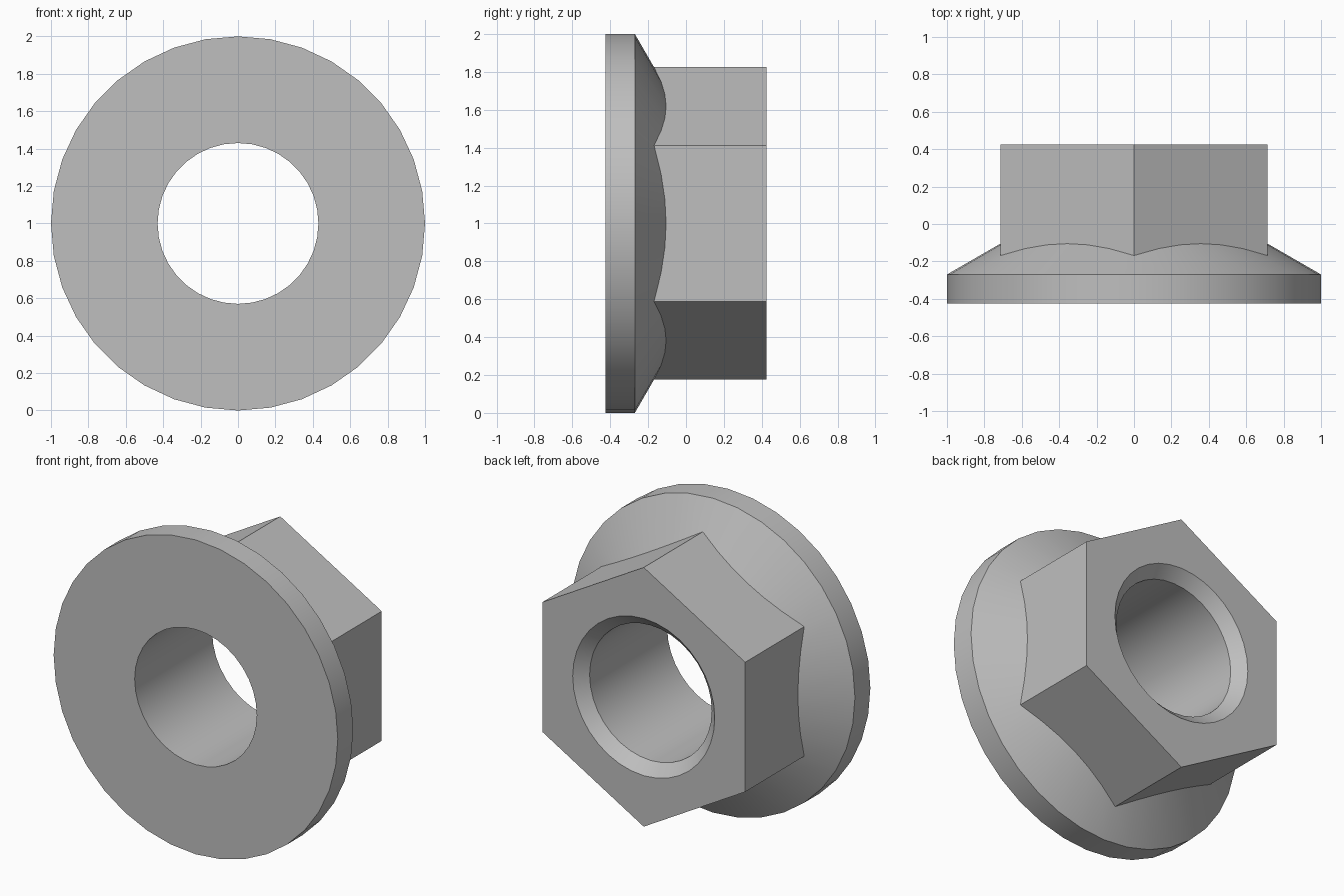
import bpy, bmesh
from math import cos, sin, radians

cube = bpy.data.objects.get("Cube")
if cube:
    bpy.data.objects.remove(cube, do_unlink=True)

SEGMENTS = 36            # multiple of 12, so hexagon corners fall on the rings
FRONT, BACK = -0.425, 0.425
BORE, CHAMFER = 0.43, 0.50
FLANGE, FLANGE_EDGE = 1.0, -0.27
HEX_FLAT = 0.714         # centre to hexagon flat
CONE_SLOPE = 0.577


def hex_radius(angle):
    return HEX_FLAT / cos(radians((angle + 30) % 60 - 30))


def profile(angle):
    """Closed (radius, y) section of the nut at one angle."""
    h = hex_radius(angle)
    return [
        (BORE, FRONT),
        (FLANGE, FRONT),
        (FLANGE, FLANGE_EDGE),
        (h, FLANGE_EDGE + (FLANGE - h) * CONE_SLOPE),
        (h, BACK),
        (CHAMFER, BACK),
        (BORE, BACK - (CHAMFER - BORE)),
    ]


# Sweep the section around the bore axis
bm = bmesh.new()
columns = []
for i in range(SEGMENTS):
    a = 360 * i / SEGMENTS
    columns.append([bm.verts.new((r * cos(radians(a)), y, 1 + r * sin(radians(a))))
                    for r, y in profile(a)])
for i, col in enumerate(columns):
    nxt = columns[(i + 1) % SEGMENTS]
    for j in range(len(col)):
        k = (j + 1) % len(col)
        bm.faces.new((col[j], col[k], nxt[k], nxt[j]))
bmesh.ops.recalc_face_normals(bm, faces=bm.faces)

mesh = bpy.data.meshes.new("flanged_hex_nut")
bm.to_mesh(mesh)
bm.free()
nut = bpy.data.objects.new("flanged_hex_nut", mesh)
bpy.context.collection.objects.link(nut)

# Plain grey metal
grey = bpy.data.materials.new("grey_metal")
grey.use_nodes = True
colour = (0.52, 0.52, 0.52, 1)
grey.diffuse_color = colour
grey.node_tree.nodes["Principled BSDF"].inputs["Base Color"].default_value = colour
mesh.materials.append(grey)

# Smooth round surfaces, sharp edges elsewhere
bpy.ops.object.select_all(action='DESELECT')
nut.select_set(True)
bpy.context.view_layer.objects.active = nut
bpy.ops.object.shade_smooth_by_angle(angle=radians(25))
